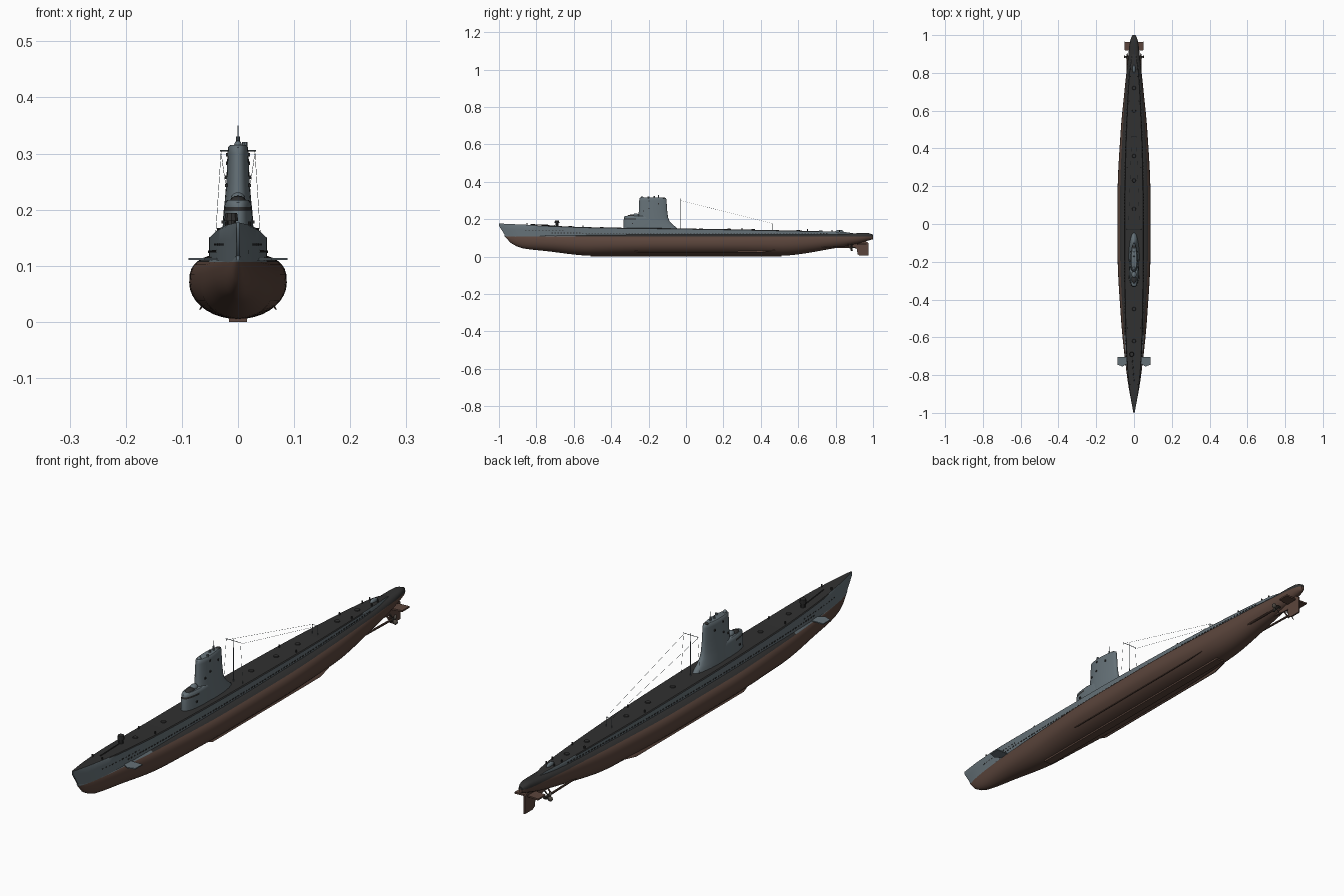
import bpy, bmesh, math
from mathutils import Vector

cube = bpy.data.objects.get("Cube")
if cube:
    bpy.data.objects.remove(cube, do_unlink=True)


def material(name, rgb):
    m = bpy.data.materials.new(name)
    m.use_nodes = True
    m.diffuse_color = (*rgb, 1)
    m.node_tree.nodes["Principled BSDF"].inputs["Base Color"].default_value = (*rgb, 1)
    return m


GREY = material("sea grey", (0.13, 0.165, 0.185))
BLACK = material("deck black", (0.03, 0.03, 0.03))
BROWN = material("hull brown", (0.105, 0.06, 0.045))
BRONZE = material("dark bronze", (0.07, 0.06, 0.05))


def finish(name, bm, mats, angle=35):
    bmesh.ops.recalc_face_normals(bm, faces=bm.faces)
    me = bpy.data.meshes.new(name)
    bm.to_mesh(me)
    bm.free()
    for m in mats:
        me.materials.append(m)
    ob = bpy.data.objects.new(name, me)
    bpy.context.collection.objects.link(ob)
    bpy.ops.object.select_all(action='DESELECT')
    ob.select_set(True)
    bpy.context.view_layer.objects.active = ob
    bpy.ops.object.shade_smooth_by_angle(angle=math.radians(angle))
    return ob


def loft(rings):
    bm = bmesh.new()
    rows = [[bm.verts.new(p) for p in ring] for ring in rings]
    n = len(rows[0])
    for a, b in zip(rows, rows[1:]):
        for i in range(n):
            j = (i + 1) % n
            bm.faces.new((a[i], a[j], b[j], b[i]))
    bm.faces.new(rows[0])
    bm.faces.new(rows[-1])
    bmesh.ops.recalc_face_normals(bm, faces=bm.faces)
    return bm


def add_box(bm, lo, hi):
    vs = bmesh.ops.create_cube(bm, size=1)["verts"]
    for v in vs:
        v.co = [lo[k] + (v.co[k] + 0.5) * (hi[k] - lo[k]) for k in range(3)]


def box(name, lo, hi, mat):
    bm = bmesh.new()
    add_box(bm, lo, hi)
    return finish(name, bm, [mat])


def rod(name, a, b, r, mat, r2=None, sides=10):
    a, b = Vector(a), Vector(b)
    bm = bmesh.new()
    bmesh.ops.create_cone(bm, cap_ends=True, segments=sides, radius1=r,
                          radius2=r if r2 is None else r2, depth=(b - a).length)
    rot = (b - a).to_track_quat('Z', 'Y')
    for v in bm.verts:
        v.co = rot @ v.co + (a + b) / 2
    return finish(name, bm, [mat])


def dome(name, loc, size, mat):
    bm = bmesh.new()
    bmesh.ops.create_uvsphere(bm, u_segments=16, v_segments=10, radius=1)
    for v in bm.verts:
        v.co = [loc[k] + v.co[k] * size[k] for k in range(3)]
    return finish(name, bm, [mat], 60)


def plate(name, outline, thick, axis, mat):
    """Extrude a flat outline along x (axis 0) or z (axis 2)."""
    d = Vector((thick / 2, 0, 0) if axis == 0 else (0, 0, thick / 2))
    return finish(name, loft([[Vector(p) - d for p in outline], [Vector(p) + d for p in outline]]), [mat])


def curve(keys):
    """Monotone smooth interpolation through (y, value) pairs."""
    s = [(q[1] - p[1]) / (q[0] - p[0]) for p, q in zip(keys, keys[1:])]
    t = [s[0]] + [2 * a * b / (a + b) if a * b > 0 else 0 for a, b in zip(s, s[1:])] + [s[-1]]

    def f(y):
        i = 0
        while i < len(s) - 1 and y > keys[i + 1][0]:
            i += 1
        h = keys[i + 1][0] - keys[i][0]
        u = min(max((y - keys[i][0]) / h, 0), 1)
        return (keys[i][1] * (1 + 2 * u) * (1 - u) ** 2 + keys[i + 1][1] * u * u * (3 - 2 * u)
                + h * t[i] * u * (1 - u) ** 2 - h * t[i + 1] * u * u * (1 - u))
    return f


# Hull lines along the length
keel = curve([(-.97, .11), (-.93, .068), (-.87, .044), (-.75, .03), (-.5, .005), (.5, .005), (.8, .046), (.9, .066), (1, .093)])
beam = curve([(-.97, .003), (-.9, .022), (-.75, .044), (-.5, .069), (-.15, .087), (.15, .087), (.5, .07), (.7, .051), (.85, .035), (.96, .022), (.99, .014), (1, .007)])
crown = curve([(-.97, .118), (-.9, .122), (.85, .123), (.97, .127), (1, .117)])
deck_z = curve([(-1, .177), (-.75, .166), (-.5, .157), (0, .15), (.5, .141), (.85, .131), (.92, .12)])
deck_w = curve([(-1, .003), (-.9, .021), (-.75, .037), (-.5, .047), (-.1, .052), (.3, .048), (.6, .037), (.8, .025), (.92, .006)])
stem = curve([(-1, .165), (-.97, .118), (-.95, .105), (.92, .105)])
WATER = .107


def hull_ring(y, n=36):
    zb, zt, w = keel(y), crown(y), beam(y)
    zc = max(min(.07, zt), zb + .55 * (zt - zb))
    ring = []
    for i in range(n):
        a = 2 * math.pi * i / n
        c, s = math.cos(a), math.sin(a)
        e = 2 / 2.8 if s > 0 else 1
        ring.append((w * math.copysign(abs(c) ** e, c), y,
                     zc + (zt - zc) * s ** e if s > 0 else zc + (zc - zb) * s))
    return ring


# Main hull, painted by height
stations = [-.97 + 1.9 * i / 60 for i in range(61)] + [.95, .97, .985, .995, 1]
bm = loft([hull_ring(y) for y in stations])
bmesh.ops.bisect_plane(bm, geom=bm.verts[:] + bm.edges[:] + bm.faces[:], plane_co=(0, 0, WATER), plane_no=(0, 0, 1))
for f in bm.faces:
    c = f.calc_center_median()
    f.material_index = 0 if c.z < WATER else (2 if c.y < -.6 else 1)
finish("hull", bm, [BROWN, BLACK, GREY], 50)

# Casing with grey sides and dark deck
rings = []
for i in range(65):
    y = -1 + 1.92 * i / 64
    w, z, b = deck_w(y), deck_z(y), stem(y)
    lo = min(w, beam(max(y, -.97)) * .95)
    half = [(lo, b), (w, b + .6 * (z - b)), (w, z - .003), (w * .93, z)]
    rings.append([(x, y, h) for x, h in half] + [(-x, y, h) for x, h in reversed(half)])
bm = loft(rings)
for f in bm.faces:
    f.material_index = 1 if f.normal.z > .6 else 0
finish("casing", bm, [GREY, BLACK])

# Limber holes and bow vents along the casing
bm = bmesh.new()
for s in (-1, 1):
    for i in range(90):
        y = -.72 + i * .0165
        x, z = s * deck_w(y), .122 + .06 * (deck_z(y) - .13)
        add_box(bm, (x - .0015, y, z), (x + .0015, y + .008, z + .004))
    for i in range(12):
        y = -.86 + i * .018
        x = s * deck_w(y) * .985
        add_box(bm, (x - .0015, y, .136), (x + .0015, y + .008, .14))
finish("limber_holes", bm, [BLACK])

# Keel and bilge keels
box("ballast_keel", (-.016, -.51, 0), (.016, .51, .02), BROWN)
for s, side in ((1, "left"), (-1, "right")):
    plate(side + "_bilge_keel", [(s * .06, -.3, .035), (s * .068, -.25, .022), (s * .068, .4, .022), (s * .058, .48, .035)], .003, 0, BROWN)
    # Bow planes
    plate(side + "_bow_plane", [(s * .03, -.735, .112), (s * .06, -.755, .112), (s * .088, -.745, .112), (s * .088, -.703, .112), (s * .03, -.703, .112)], .004, 2, GREY)
    # Stern planes, shafts and propellers
    plate(side + "_stern_plane", [(s * .004, .915, .068), (s * .05, .92, .068), (s * .05, .965, .068), (s * .004, .962, .068)], .006, 2, BROWN)
    rod(side + "_shaft", (s * .034, .55, .055), (s * .036, .89, .049), .004, BROWN)
    rod(side + "_shaft_strut", (s * .036, .865, .049), (s * .012, .865, .078), .003, BROWN)
    rod(side + "_hub", (s * .036, .875, .049), (s * .036, .905, .049), .006, BRONZE, .002)
    bm = bmesh.new()
    for k in range(4):
        a = math.pi * (k / 2 + .25)
        r, t = Vector((math.cos(a), 0, math.sin(a))), Vector((-math.sin(a), .7, math.cos(a)))
        o = Vector((s * .036, .885, .049))
        pts = [o + r * u + t * v for u, v in ((.003, -.003), (.014, -.008), (.022, -.004), (.022, .004), (.014, .008), (.003, .003))]
        bm.faces.new([bm.verts.new(p) for p in pts])
    ob = finish(side + "_propeller", bm, [BRONZE])
    ob.modifiers.new("thickness", 'SOLIDIFY').thickness = .0015
plate("rudder", [(0, .908, .07), (0, .918, .012), (0, .93, .005), (0, .977, .005), (0, .977, .072), (0, .95, .09)], .006, 0, BROWN)
plate("skeg", [(0, .78, .055), (0, .915, .044), (0, .92, .08), (0, .8, .08)], .007, 0, BROWN)


# Conning tower built from stacked streamlined outlines
def tower_ring(z, y0, y1, w, n=32):
    ring = []
    for i in range(n):
        a = 2 * math.pi * i / n
        s = math.sin(a)
        u = (1 - math.cos(a)) / 2
        ring.append((math.copysign(abs(s) ** .85, s) * w * (1.1 - .3 * u), y0 + (y1 - y0) * u, z))
    return ring


finish("tower", loft([tower_ring(*r) for r in (
    (.14, -.27, -.04, .031), (.155, -.265, -.05, .029), (.17, -.26, -.07, .028), (.19, -.256, -.088, .026),
    (.21, -.254, -.096, .025), (.25, -.252, -.101, .0215), (.3, -.25, -.104, .0195), (.311, -.249, -.106, .0185),
    (.315, -.244, -.112, .015))]), [GREY], 45)
bm = loft([tower_ring(*r) for r in ((.14, -.335, -.1, .029), (.18, -.335, -.1, .028), (.198, -.333, -.12, .0265),
                                    (.205, -.332, -.125, .026), (.213, -.331, -.13, .024), (.217, -.325, -.15, .02))])
for f in bm.faces:
    c = f.calc_center_median()
    f.material_index = 1 if .198 < c.z < .205 and c.y < -.27 and abs(c.x) > .003 else 0
finish("bridge_fairing", bm, [GREY, BLACK], 45)
dome("bridge_cockpit", (0, -.29, .215), (.014, .025, .01), BLACK)
dome("bridge_dome", (0, -.268, .219), (.013, .018, .012), GREY)

# Tower side doors and scuttles
bm = bmesh.new()
for s in (-1, 1):
    for y, z, x in ((-.29, .175, .0275), (-.2, .295, .0195), (-.2, .255, .0215), (-.15, .28, .0195), (-.23, .24, .021)):
        add_box(bm, (s * x - .002, y, z), (s * x + .002, y + .006, z + .006))
finish("tower_scuttles", bm, [BLACK])

# Periscopes and masts on the tower
rod("search_periscope", (0, -.147, .31), (0, -.147, .33), .0035, GREY)
rod("periscope_tip", (0, -.147, .33), (0, -.147, .35), .0012, GREY)
rod("attack_periscope", (0, -.17, .31), (0, -.17, .324), .005, GREY, .003)
rod("snorkel_head", (.012, -.2, .305), (.012, -.2, .321), .005, GREY)
dome("radar_dome", (0, -.235, .314), (.007, .009, .009), GREY)
dome("tower_hatch", (0, -.122, .313), (.01, .012, .003), BLACK)

# Aerial mast, spreader and wires
rod("aerial_mast", (0, -.028, .145), (0, -.028, .312), .0022, GREY, .0012)
rod("aerial_spreader", (-.032, -.028, .305), (.032, -.028, .305), .001, GREY)
for s in (-1, 1):
    rod("aerial_stay", (s * .03, -.028, .305), (s * .04, -.028, .152), .0004, GREY, sides=5)
    rod("aerial_wire", (s * .03, -.028, .3), (s * .012, .465, .176), .0004, GREY, sides=5)
    rod("aerial_post", (s * .012, .465, .135), (s * .012, .465, .177), .0012, GREY)
rod("aerial_post_bar", (-.012, .465, .176), (.012, .465, .176), .001, GREY)

# Deck fittings
rod("capstan_base", (-.012, -.69, .16), (-.012, -.69, .18), .009, BLACK)
rod("capstan_head", (-.012, -.69, .18), (-.012, -.69, .194), .013, BLACK, .011)
rod("anchor_cable", (-.01, -.7, .167), (0, -.83, .172), .002, BLACK)
for y in (-.62, -.45, .08, .23, .36, .6, .72):
    rod("deck_hatch", (0, y, deck_z(y) - .003), (0, y, deck_z(y) + .003), .011, BLACK, .009, 16)
for y in (-.85, -.55, .3, .65, .78, .82):
    for s in (-1, 1):
        x = s * deck_w(y) * .75
        rod("mooring_bitt", (x, y, deck_z(y) - .003), (x, y, deck_z(y) + .009), .003, BLACK)
dome("stern_buoy", (0, .82, deck_z(.82)), (.008, .022, .011), GREY)
